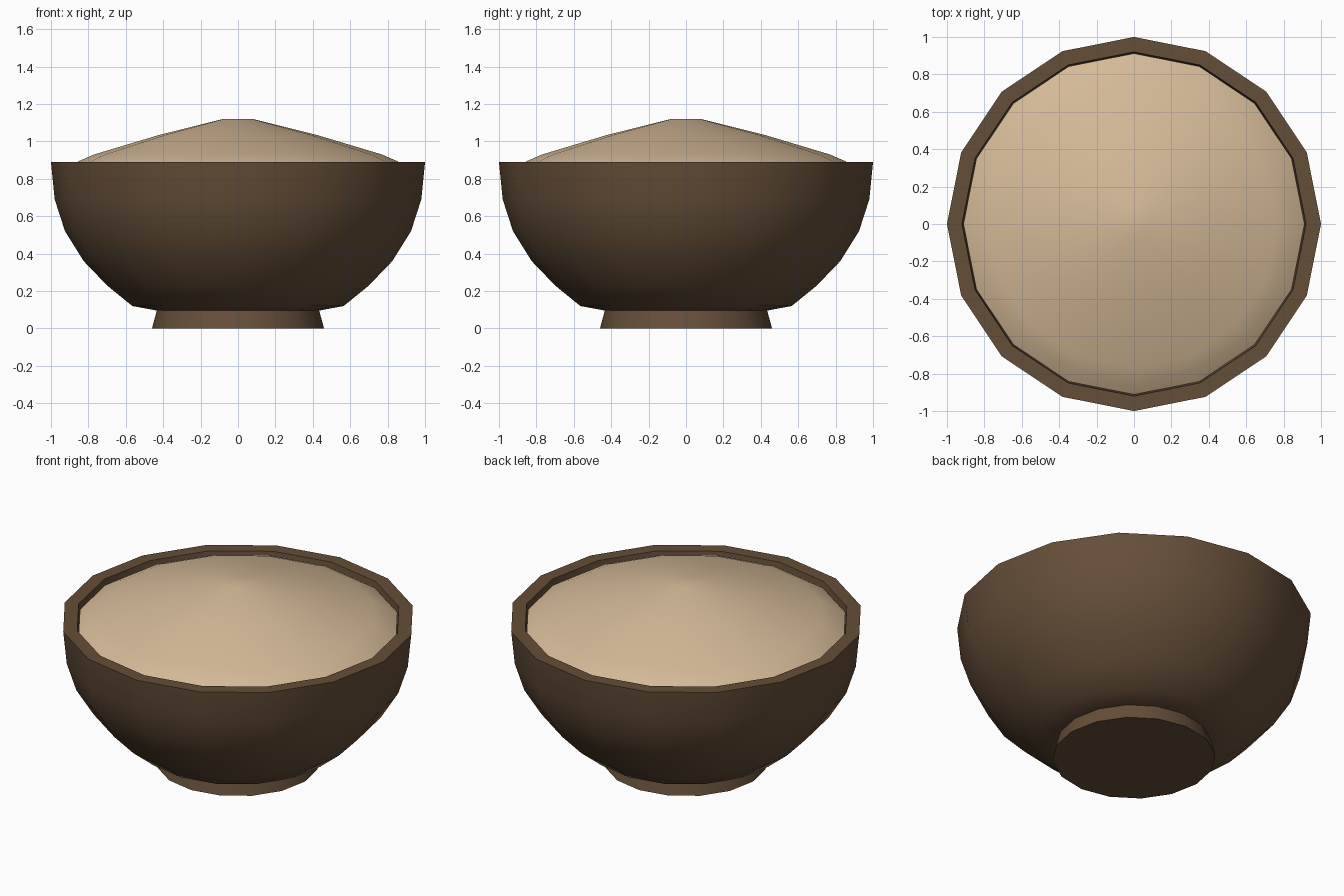
import bpy, bmesh, math

if "Cube" in bpy.data.objects:
    bpy.data.objects.remove(bpy.data.objects["Cube"])

SIDES = 16

def material(name, rgb):
    m = bpy.data.materials.new(name)
    m.diffuse_color = (*rgb, 1)
    m.use_nodes = True
    m.node_tree.nodes["Principled BSDF"].inputs["Base Color"].default_value = m.diffuse_color
    return m

def lathe(name, profile, mat, angle=35):
    """Revolve (radius, height) points about z; radius 0 makes a pole."""
    bm = bmesh.new()
    rings = []
    for r, z in profile:
        if r == 0:
            rings.append([bm.verts.new((0, 0, z))] * SIDES)
        else:
            rings.append([bm.verts.new((r * math.cos(2 * math.pi * i / SIDES),
                                        r * math.sin(2 * math.pi * i / SIDES), z))
                          for i in range(SIDES)])
    for a, b in zip(rings, rings[1:]):
        for i in range(SIDES):
            j = (i + 1) % SIDES
            bm.faces.new(list(dict.fromkeys((a[i], a[j], b[j], b[i]))))
    bmesh.ops.recalc_face_normals(bm, faces=bm.faces)
    me = bpy.data.meshes.new(name)
    bm.to_mesh(me)
    bm.free()
    me.materials.append(mat)
    ob = bpy.data.objects.new(name, me)
    bpy.context.collection.objects.link(ob)
    bpy.ops.object.select_all(action='DESELECT')
    bpy.context.view_layer.objects.active = ob
    ob.select_set(True)
    bpy.ops.object.shade_smooth_by_angle(angle=math.radians(angle))
    return ob

wood = material("dark_wood", (0.13, 0.077, 0.04))
grain = material("pale_grain", (0.66, 0.49, 0.31))

# Bowl: outer wall, flat rim, inner wall
lathe("bowl", [(0, 0.095), (0.43, 0.095), (0.565, 0.12), (0.70, 0.23), (0.825, 0.36),
               (0.925, 0.52), (0.98, 0.69), (1.0, 0.89), (0.92, 0.89), (0.90, 0.70),
               (0.85, 0.54), (0.75, 0.38), (0.63, 0.26), (0.50, 0.18), (0, 0.16)], wood)

# Flared foot
lathe("foot", [(0, 0), (0.46, 0), (0.43, 0.11), (0, 0.11)], wood)

# Heaped contents
lathe("contents", [(0, 0.80), (0.88, 0.80), (0.912, 0.855), (0.85, 0.895), (0.77, 0.93),
                   (0.42, 1.035), (0.08, 1.12), (0, 1.12)], grain)
